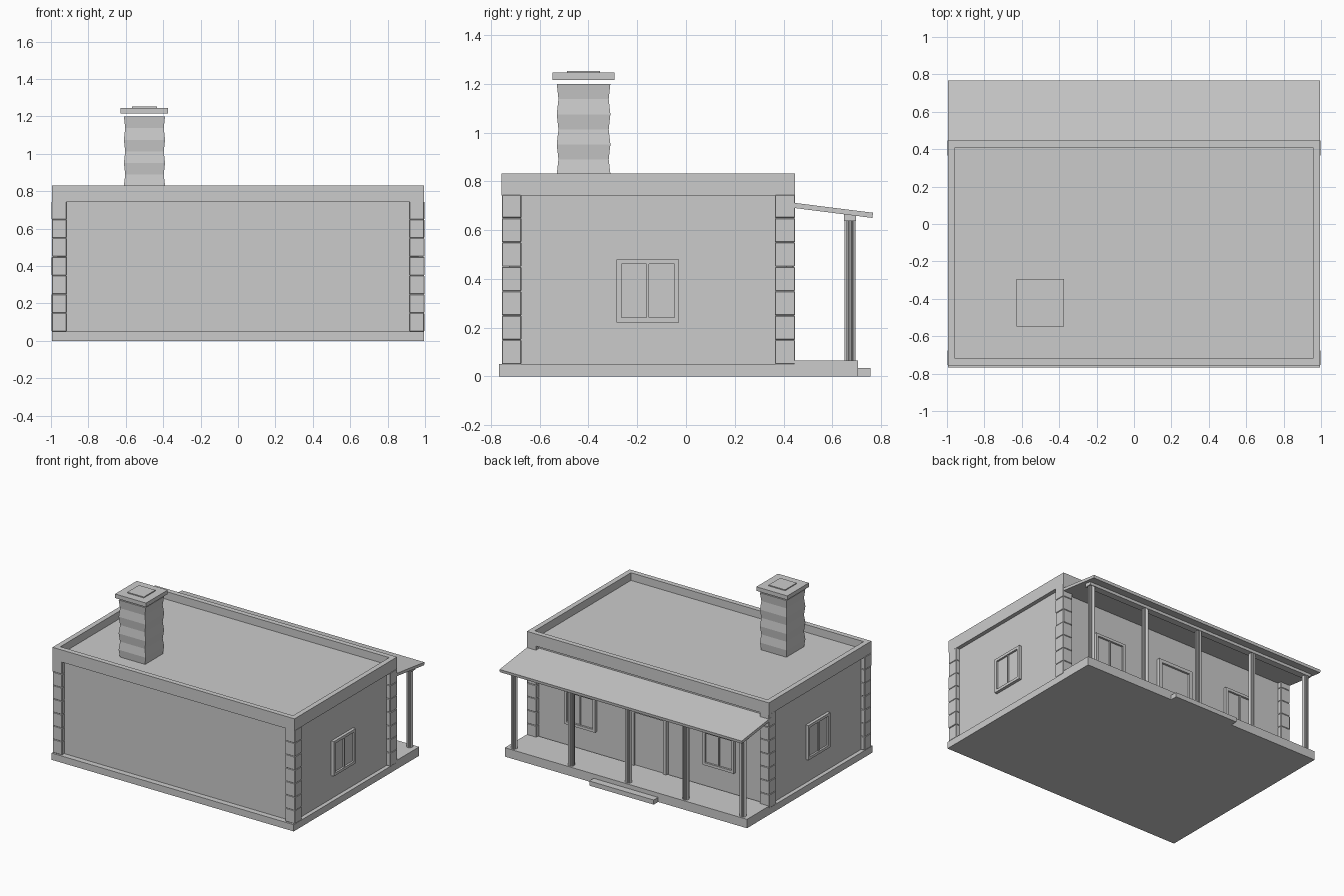
import bpy, bmesh, math, random
from mathutils import Matrix

if "Cube" in bpy.data.objects:
    bpy.data.objects.remove(bpy.data.objects["Cube"])

random.seed(4)


def finish(name, bm, bevel=0.0):
    bmesh.ops.recalc_face_normals(bm, faces=bm.faces)
    me = bpy.data.meshes.new(name)
    bm.to_mesh(me)
    bm.free()
    ob = bpy.data.objects.new(name, me)
    bpy.context.collection.objects.link(ob)
    if bevel:
        mod = ob.modifiers.new("bevel", 'BEVEL')
        mod.width = bevel
        mod.segments = 1
    return ob


def add_box(bm, x0, x1, y0, y1, z0, z1):
    m = Matrix.Translation(((x0 + x1) / 2, (y0 + y1) / 2, (z0 + z1) / 2))
    m = m @ Matrix.Diagonal((x1 - x0, y1 - y0, z1 - z0, 1))
    bmesh.ops.create_cube(bm, size=1, matrix=m)


def boxes(name, items, bevel=0.0):
    bm = bmesh.new()
    for b in items:
        add_box(bm, *b)
    return finish(name, bm, bevel)


def loft(name, rings):
    """Join equal-sized rings of points and cap both ends."""
    bm = bmesh.new()
    rows = [[bm.verts.new(p) for p in r] for r in rings]
    n = len(rows[0])
    for a, b in zip(rows, rows[1:]):
        for i in range(n):
            j = (i + 1) % n
            bm.faces.new((a[i], a[j], b[j], b[i]))
    bm.faces.new(rows[0])
    bm.faces.new(rows[-1])
    return finish(name, bm)


# Foundation, porch deck and step
boxes("foundation", [(-0.995, 0.995, -0.767, 0.43, 0, 0.05)])
boxes("porch_deck", [(-0.995, 0.995, 0.425, 0.705, 0, 0.066)])
boxes("porch_step", [(-0.265, 0.265, 0.70, 0.757, 0, 0.034)])

# Main walls and flat roof
boxes("walls", [(-0.965, 0.965, -0.725, 0.415, 0.05, 0.775)])

# Parapet around the roof
X, Y0, Y1, T = 0.994, -0.757, 0.447, 0.038
boxes("parapet", [
    (-X, X, Y0, Y0 + T, 0.742, 0.832),
    (-X, X, Y1 - T, Y1, 0.742, 0.832),
    (-X, -X + T, Y0 + T, Y1 - T, 0.742, 0.832),
    (X - T, X, Y0 + T, Y1 - T, 0.742, 0.832)])

# Stacked corner stones
for label, sx in (("left", -1), ("right", 1)):
    for end, ya, yb in (("front", -0.755, -0.675), ("rear", 0.365, 0.447)):
        stones = []
        for i in range(7):
            xo = 0.995 + random.uniform(-0.001, 0.003)
            xs = sorted((sx * 0.917, sx * xo))
            z = 0.05 + i * 0.1
            stones.append((xs[0], xs[1], ya, yb, z, min(z + 0.0995, 0.745)))
        boxes(f"{end}_{label}_corner_stones", stones, 0.003)


# Windows: built facing +y, then turned into place
def window(name, x, y, angle):
    w, zb, zt, f = 0.128, 0.222, 0.48, 0.02
    frame = boxes(name + "_frame", [
        (-w, w, -0.01, 0.022, zb, zb + f), (-w, w, -0.01, 0.022, zt - f, zt),
        (-w, -w + f, -0.01, 0.022, zb + f, zt - f),
        (w - f, w, -0.01, 0.022, zb + f, zt - f),
        (-0.005, 0.005, -0.01, 0.018, zb + f, zt - f)])
    panes = boxes(name + "_panes", [
        (-w + f, -0.005, -0.01, 0.008, zb + f, zt - f),
        (0.005, w - f, -0.01, 0.008, zb + f, zt - f)])
    for ob in (frame, panes):
        ob.location = (x, y, 0)
        ob.rotation_euler.z = angle


window("right_window", 0.965, -0.156, -math.pi / 2)
window("left_window", -0.965, -0.156, math.pi / 2)
window("rear_left_window", -0.57, 0.415, 0)
window("rear_right_window", 0.57, 0.415, 0)

# Door with its frame
boxes("door", [(-0.125, 0.125, 0.40, 0.425, 0.066, 0.46)])
boxes("door_frame", [
    (-0.145, -0.12, 0.40, 0.44, 0.066, 0.485),
    (0.12, 0.145, 0.40, 0.44, 0.066, 0.485),
    (-0.12, 0.12, 0.40, 0.44, 0.46, 0.485)])

# Sloping porch roof
profile = [(0.41, 0.716), (0.767, 0.671), (0.764, 0.65), (0.41, 0.695)]
loft("porch_roof", [[(x, y, z) for y, z in profile] for x in (-0.995, 0.995)])

# Beam and fluted porch columns
boxes("porch_beam", [(-0.97, 0.97, 0.648, 0.698, 0.637, 0.665)])
for i in range(5):
    cx = -0.94 + i * 0.47
    ring = []
    for k in range(24):
        a = k * math.tau / 24
        r = 0.0235 if k % 2 else 0.019
        ring.append((cx + r * math.cos(a), 0.673 + r * math.sin(a)))
    loft(f"porch_column_{i + 1}", [[(x, y, z) for x, y in ring] for z in (0.06, 0.64)])

# Ridged chimney
CX, CY = -0.5, -0.42
rings = []
for i, z in enumerate((0.77, 0.83, 0.89, 0.951, 1.013, 1.075, 1.138, 1.2)):
    h = 0.110 if i % 2 else 0.103
    rings.append([(CX + sx * h, CY + sy * h, z)
                  for sx, sy in ((-1, -1), (1, -1), (1, 1), (-1, 1))])
loft("chimney_stack", rings)

# Chimney cap with a raised top plate
boxes("chimney_cap", [(CX - 0.127, CX + 0.127, CY - 0.127, CY + 0.127, 1.216, 1.246)])
boxes("chimney_top_plate", [(CX - 0.068, CX + 0.068, CY - 0.068, CY + 0.068, 1.24, 1.253)])
